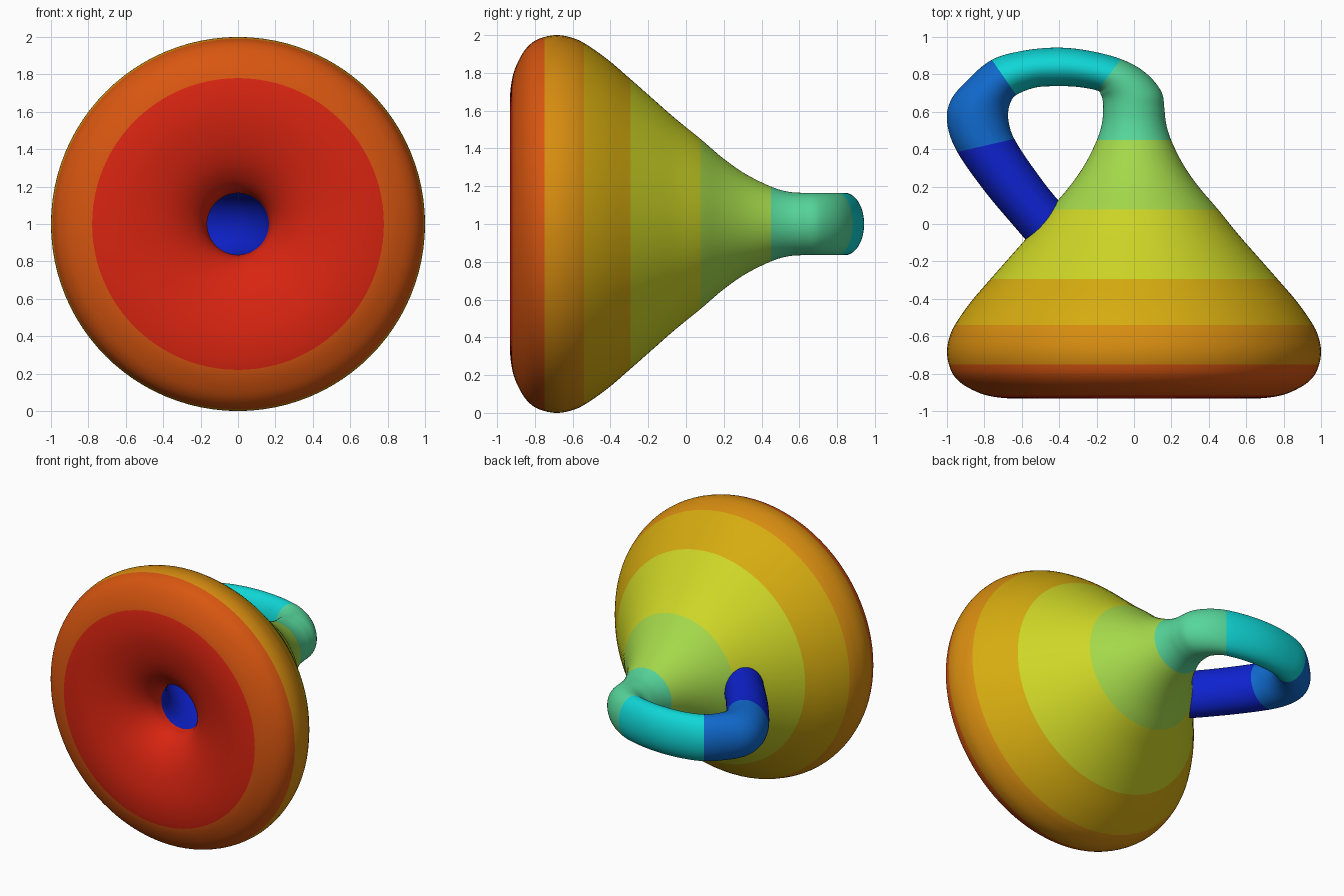
import bpy, math
from mathutils import Vector

if "Cube" in bpy.data.objects:
    bpy.data.objects.remove(bpy.data.objects["Cube"], do_unlink=True)

SIDES, STEPS, TUBE_R, MID_Z = 96, 6, 0.165, 1.0


def srgb(*rgb):
    return tuple((c / 255 / 12.92 if c < 11 else ((c / 255 + 0.055) / 1.055) ** 2.4)
                 for c in rgb) + (1.0,)


COLOURS = [("red", srgb(216, 36, 16)), ("red_orange", srgb(216, 86, 16)),
           ("orange", srgb(214, 140, 16)), ("amber", srgb(214, 172, 16)),
           ("yellow", srgb(206, 214, 38)), ("lime", srgb(164, 216, 74)),
           ("sea_green", srgb(86, 214, 154)), ("cyan", srgb(16, 214, 214)),
           ("mid_blue", srgb(16, 106, 206)), ("deep_blue", srgb(14, 34, 206))]


def material(name, colour):
    m = bpy.data.materials.new(name)
    m.diffuse_color = colour
    m.use_nodes = True
    m.node_tree.nodes["Principled BSDF"].inputs["Base Color"].default_value = colour
    return m


# Round body from the inner throat, over the front rim, back to the neck:
# (y, radius, colour band that starts here)
BODY = [(-0.66, 0.165, 0), (-0.73, 0.182, 0), (-0.80, 0.235, 0), (-0.865, 0.33, 0),
        (-0.91, 0.46, 0), (-0.933, 0.62, 0), (-0.918, 0.78, 1), (-0.87, 0.895, 1),
        (-0.815, 0.96, 1), (-0.75, 0.99, 2), (-0.68, 1.0, 2), (-0.61, 0.988, 2),
        (-0.54, 0.958, 3), (-0.42, 0.875, 3), (-0.295, 0.768, 4), (-0.17, 0.658, 4),
        (-0.05, 0.553, 4), (0.077, 0.45, 5), (0.20, 0.345, 5), (0.32, 0.262, 5),
        (0.45, 0.198, 6), (0.54, 0.171, 6)]

# Bent handle: outer edge (x, y), inner edge (x, y), colour band
HANDLE = [(0.162, 0.62, -0.165, 0.62, 6), (0.145, 0.71, -0.168, 0.665, 6),
          (0.06, 0.81, -0.177, 0.69, 6), (-0.07, 0.882, -0.195, 0.713, 7),
          (-0.25, 0.928, -0.30, 0.733, 7), (-0.42, 0.943, -0.42, 0.737, 7),
          (-0.60, 0.925, -0.53, 0.729, 7), (-0.76, 0.878, -0.63, 0.69, 8),
          (-0.89, 0.77, -0.662, 0.645, 8), (-0.98, 0.66, -0.673, 0.59, 8),
          (-0.999, 0.54, -0.667, 0.53, 8), (-0.945, 0.385, -0.64, 0.455, 9),
          (-0.79, 0.165, -0.55, 0.315, 9), (-0.60, -0.06, -0.39, 0.11, 9),
          (-0.38, -0.32, -0.14, -0.13, 9), (-0.24, -0.49, 0.04, -0.34, 9),
          (-0.178, -0.60, 0.13, -0.53, 9), (-0.165, -0.66, 0.165, -0.66, 9)]

# Each section: outer x, outer y, inner x, inner y, half height
sections = [(Vector((r, y, -r, y, r)), c) for y, r, c in BODY]
sections += [(Vector((ax, ay, bx, by, TUBE_R)), c) for ax, ay, bx, by, c in HANDLE]


def smooth(p0, p1, p2, p3, t):
    return 0.5 * (2 * p1 + (p2 - p0) * t + (2 * p0 - 5 * p1 + 4 * p2 - p3) * t * t
                  + (3 * p1 - p0 - 3 * p2 + p3) * t ** 3)


# Smoothly interpolated rings with a colour band each
pts = [s[0] for s in sections]
last = len(pts) - 1
rings = []
for i in range(last):
    p0, p3 = pts[max(i - 1, 0)], pts[min(i + 2, last)]
    for k in range(STEPS):
        rings.append((smooth(p0, pts[i], pts[i + 1], p3, k / STEPS), sections[i][1]))
rings.append((pts[last], 9))

# Skin the rings
verts, faces, bands = [], [], []
for p, band in rings:
    a, b = Vector((p[0], p[1], 0)), Vector((p[2], p[3], 0))
    for j in range(SIDES):
        t = 2 * math.pi * j / SIDES
        verts.append((a + b) / 2 + (a - b) / 2 * math.cos(t)
                     + Vector((0, 0, MID_Z + p[4] * math.sin(t))))
for i in range(len(rings) - 1):
    for j in range(SIDES):
        n = (j + 1) % SIDES
        u, v = i * SIDES, (i + 1) * SIDES
        faces.append((u + j, v + j, v + n, u + n))
        bands.append(rings[i][1])

mesh = bpy.data.meshes.new("one_sided_bottle")
mesh.from_pydata(verts, [], faces)
for name, colour in COLOURS:
    mesh.materials.append(material(name, colour))
for poly, band in zip(mesh.polygons, bands):
    poly.material_index = band
    poly.use_smooth = True
bottle = bpy.data.objects.new("one_sided_bottle", mesh)
bpy.context.collection.objects.link(bottle)
